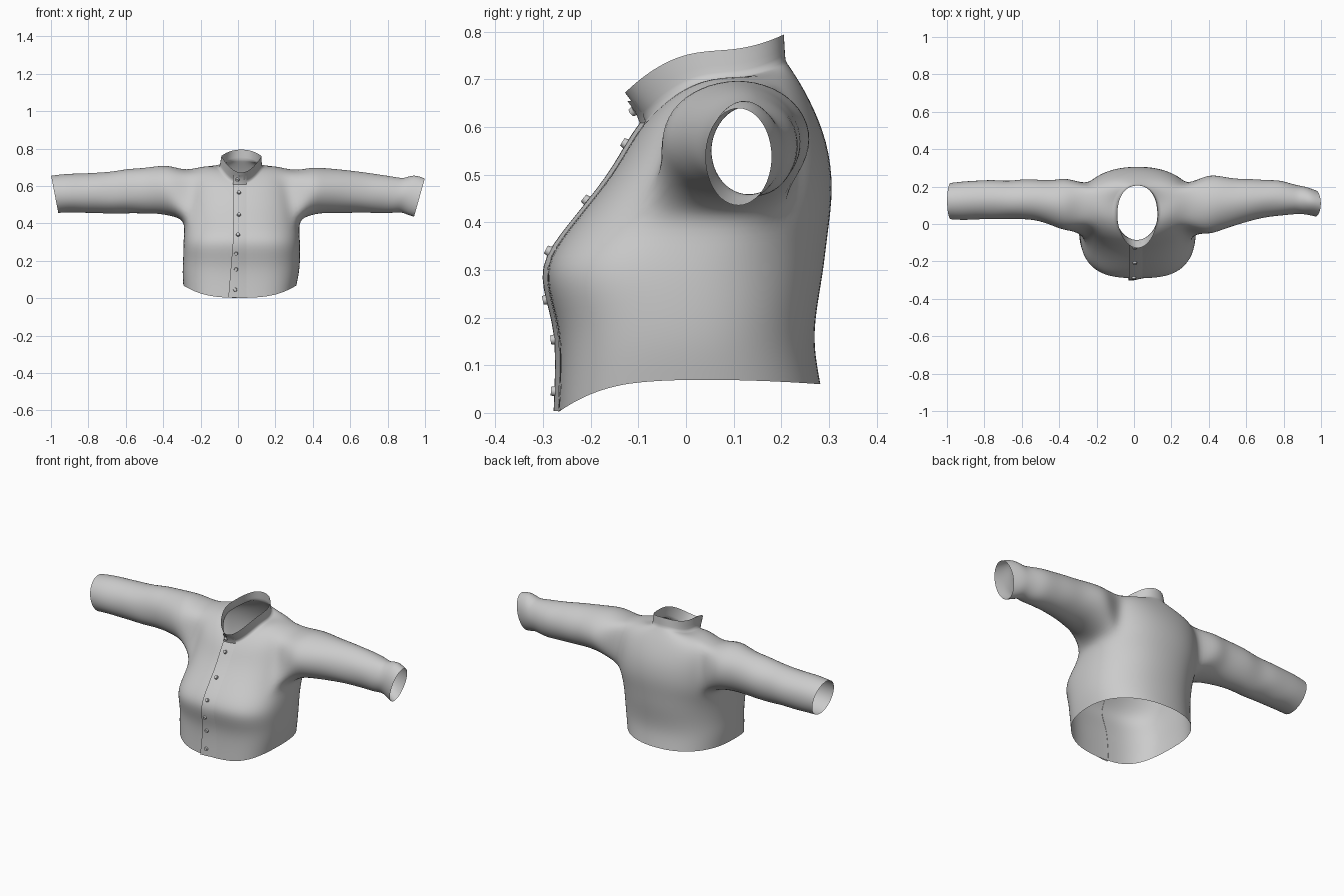
import bpy, bmesh, math, random
from mathutils import Vector

random.seed(4)
if "Cube" in bpy.data.objects:
    bpy.data.objects.remove(bpy.data.objects["Cube"], do_unlink=True)

# One cloth colour for everything
GREY = (0.6, 0.6, 0.6, 1)
cloth = bpy.data.materials.new("cloth_grey")
cloth.use_nodes = True
cloth.diffuse_color = GREY
cloth.node_tree.nodes["Principled BSDF"].inputs["Base Color"].default_value = GREY


def make_object(name, bm):
    bmesh.ops.recalc_face_normals(bm, faces=bm.faces)
    for f in bm.faces:
        f.smooth = True
    mesh = bpy.data.meshes.new(name)
    bm.to_mesh(mesh)
    bm.free()
    mesh.materials.append(cloth)
    obj = bpy.data.objects.new(name, mesh)
    bpy.context.collection.objects.link(obj)
    return obj


def power(v, e):
    return math.copysign(abs(v) ** e, v)


# Torso rings: centre x, half width, front y, side y, back y,
# front z, side z, back z, front squareness
RINGS = [
    (.01, .305, -.27, .0, .285, .0, .07, .06, .7),
    (.015, .315, -.265, .0, .27, .11, .14, .14, .7),
    (.02, .315, -.27, .0, .275, .19, .21, .21, .7),
    (.02, .315, -.3, .0, .29, .28, .29, .29, .68),
    (.02, .31, -.285, .04, .3, .34, .35, .38, .72),
    (.02, .31, -.22, .09, .312, .42, .42, .47, .82),
    (.015, .31, -.155, .11, .3, .5, .55, .57, .95),
    (.01, .29, -.12, .12, .26, .56, .68, .66, 1),
    (.01, .19, -.1, .09, .23, .59, .71, .71, 1),
    (.015, .115, -.085, .07, .21, .61, .7, .74, 1),
    (.018, .108, -.13, .05, .207, .67, .76, .795, 1),
]
COLS = 24
ARM = 5  # first ring of the armhole, which spans two rows

# Sleeve stations: distance, front y, back y, bottom z, top z, lean
RIGHT_SLEEVE = [
    (.36, -.04, .25, .44, .71, 0), (.43, -.01, .235, .452, .705, 0),
    (.51, .02, .235, .452, .695, 0), (.59, .025, .24, .455, .69, 0),
    (.67, .025, .23, .45, .675, 0), (.75, .025, .235, .458, .67, 0),
    (.83, .025, .235, .455, .665, 0), (.91, .02, .23, .458, .665, .01),
    (.98, .025, .22, .455, .655, .02),
]
LEFT_SLEEVE = [
    (.39, -.06, .265, .445, .7, 0), (.46, -.035, .255, .455, .695, 0),
    (.54, -.005, .24, .455, .69, 0), (.62, .015, .24, .458, .68, 0),
    (.7, .035, .235, .455, .668, 0), (.78, .045, .235, .452, .66, 0),
    (.84, .05, .215, .455, .645, .01), (.88, .055, .205, .46, .64, .01),
    (.92, .05, .2, .445, .662, .02), (.97, .04, .18, .435, .64, .03),
]

# Jacket shell: torso and collar rings
bm = bmesh.new()
crease = bm.edges.layers.float.new("crease_edge")
rings = []
for cx, w, yf, ys, yb, zf, zs, zb, sq in RINGS:
    ring = []
    for k in range(COLS):
        a = 2 * math.pi * k / COLS
        c, s = math.cos(a), math.sin(a)
        e = sq if s < 0 else .9
        depth, end_z = (ys - yf, zf) if s < 0 else (yb - ys, zb)
        ring.append(bm.verts.new((cx + w * power(c, e),
                                  ys + depth * power(s, e),
                                  zs + (end_z - zs) * s * s)))
    rings.append(ring)

hole_cols = {-2 % COLS, -1 % COLS, 0, 1, 10, 11, 12, 13}
for r in range(len(rings) - 1):
    for k in range(COLS):
        if r in (ARM, ARM + 1) and k in hole_cols:
            continue
        n = (k + 1) % COLS
        bm.faces.new((rings[r][k], rings[r][n], rings[r + 1][n], rings[r + 1][k]))

# Crease where the collar folds up from the body
for k in range(COLS):
    edge = bm.edges.get((rings[9][k], rings[9][(k + 1) % COLS]))
    edge[crease] = .5

# Sleeves grown from the armholes
HOLE = [(0, 0), (0, 1), (0, 2), (1, 2), (2, 2), (2, 1),
        (2, 0), (2, -1), (2, -2), (1, -2), (0, -2), (0, -1)]
for side, stations in ((1, LEFT_SLEEVE), (-1, RIGHT_SLEEVE)):
    prev = [rings[ARM + r][(c if side > 0 else 12 - c) % COLS] for r, c in HOLE]
    for i, (d, y0, y1, z0, z1, lean) in enumerate(stations):
        cur = []
        for k in range(12):
            t = math.radians(30 * k - 90)
            wrinkle = 1.04 + random.uniform(-.03, .03) * (0 < i < len(stations) - 1)
            cur.append(bm.verts.new((
                side * (d + lean * math.sin(t)),
                (y0 + y1) / 2 + (y1 - y0) / 2 * wrinkle * math.cos(t),
                (z0 + z1) / 2 + (z1 - z0) / 2 * wrinkle * math.sin(t))))
        for k in range(12):
            n = (k + 1) % 12
            bm.faces.new((prev[k], prev[n], cur[n], cur[k]))
        prev = cur

bmesh.ops.delete(bm, geom=[v for v in bm.verts if not v.link_faces], context='VERTS')
jacket = make_object("jacket_shell", bm)
subsurf = jacket.modifiers.new("smooth_cloth", 'SUBSURF')
subsurf.levels = subsurf.render_levels = 2

bpy.context.view_layer.update()
shell = jacket.evaluated_get(bpy.context.evaluated_depsgraph_get())


def front_point(x, z):
    """Point and outward normal on the front of the shell."""
    for step in range(6):
        hit, loc, normal, _ = shell.ray_cast(
            Vector((x, -1, z + .006 * step)), Vector((0, 1, 0)))
        if hit:
            if normal.y > 0:
                normal = -normal
            return Vector((x, loc.y, z)), normal
    return Vector((x, -.27, z)), Vector((0, -1, 0))


# Button placket: raised on its free edge, flush on the other
bm = bmesh.new()
rows = []
for i in range(29):
    z = .004 + (.655 - .004) * i / 28
    left = -.05 + .025 * min(1, z / .3)
    row = []
    for x, lift in ((left, -.002), (left - .002, .012), (left + .03, .01), (.045, .001)):
        p, n = front_point(x, z)
        row.append(bm.verts.new(p + Vector((0, -lift, 0))))
    rows.append(row)
for a, b in zip(rows, rows[1:]):
    for j in range(3):
        bm.faces.new((a[j], a[j + 1], b[j + 1], b[j]))
placket = make_object("button_placket", bm)

# Buttons down the front
BUTTONS = [(-.015, .045), (-.01, .155), (-.01, .24), (0, .335),
           (.005, .44), (.005, .56), (0, .64)]
for i, (x, z) in enumerate(BUTTONS):
    bm = bmesh.new()
    bmesh.ops.create_cone(bm, cap_ends=True, segments=12,
                          radius1=.011, radius2=.009, depth=.01)
    button = make_object(f"button_{i + 1}", bm)
    p, n = front_point(x, z)
    button.location = p + n * .013
    button.rotation_euler = n.to_track_quat('Z', 'Y').to_euler()

# Keep the hard edges of placket and buttons
bpy.ops.object.select_all(action='DESELECT')
for obj in bpy.context.collection.objects:
    if obj.name.startswith("button"):
        obj.select_set(True)
        bpy.context.view_layer.objects.active = obj
bpy.ops.object.shade_smooth_by_angle(angle=math.radians(40))
